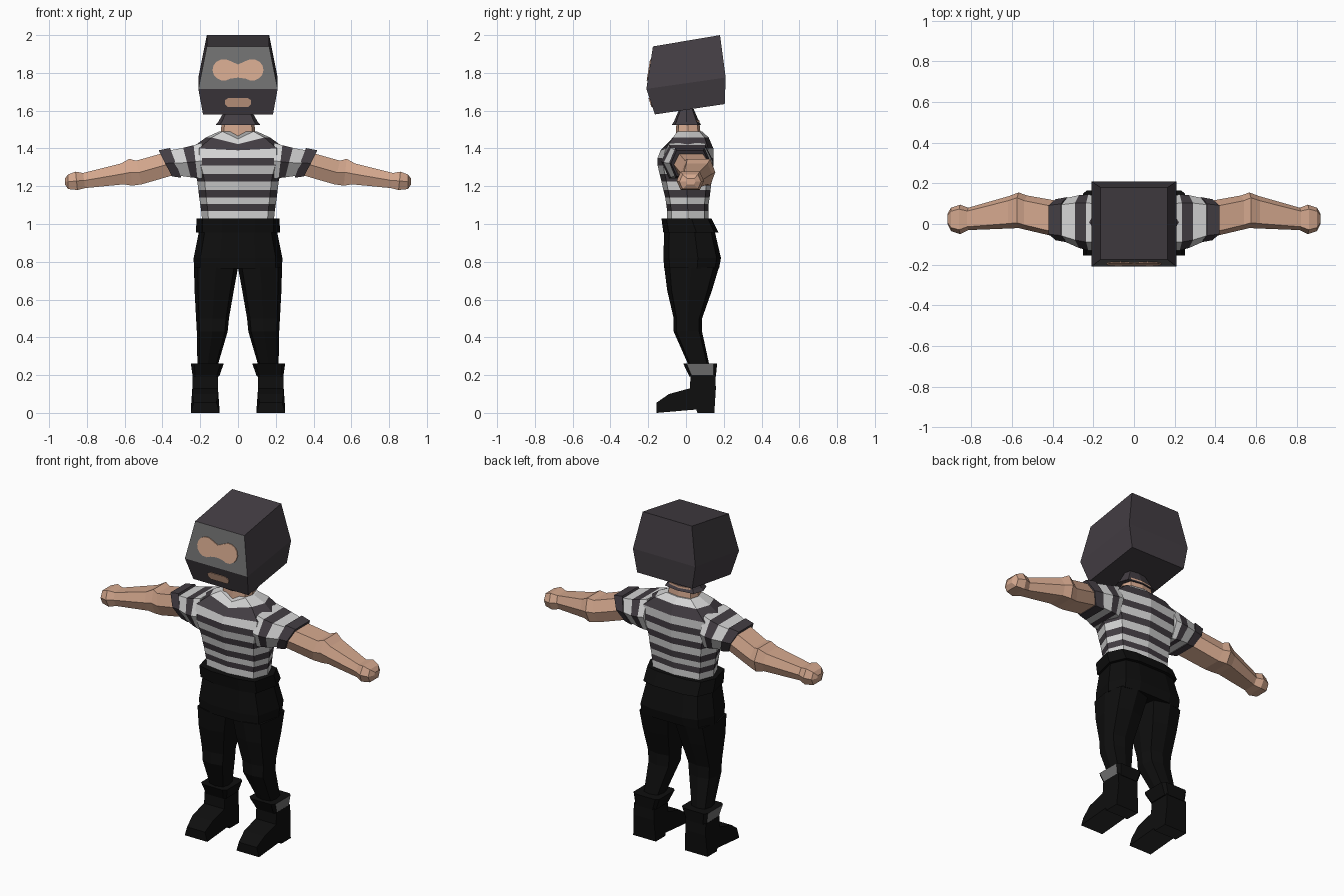
import bpy, bmesh, math

if "Cube" in bpy.data.objects:
    bpy.data.objects.remove(bpy.data.objects["Cube"])


def material(name, rgb):
    m = bpy.data.materials.new(name)
    m.diffuse_color = (*rgb, 1)
    m.use_nodes = True
    m.node_tree.nodes["Principled BSDF"].inputs["Base Color"].default_value = m.diffuse_color
    return m


CHARCOAL = material("charcoal", (.056, .047, .056))
WHITE = material("white_cloth", (.66, .66, .66))
SKIN = material("skin", (.66, .39, .27))
BLACK = material("black_cloth", (.0045, .0045, .0045))
GREY = material("grey", (.16, .16, .16))
SOLE = material("sole", (.025, .025, .025))

# Unit cross-sections
HEX = [(1, 0), (.7, 1), (-.7, 1), (-1, 0), (-.7, -1), (.7, -1)]
OCT = [(1, 0), (.82, .8), (0, 1), (-.82, .8), (-1, 0), (-.82, -.8), (0, -1), (.82, -.8)]
BROAD = [(1, .2), (.82, .85), (.45, 1), (-.45, 1), (-.82, .85), (-1, .2),
         (-.85, -.8), (-.4, -1), (.4, -1), (.85, -.8)]
BOX = [(1, .8), (.8, 1), (-.8, 1), (-1, .8), (-1, -.8), (-.8, -1), (.8, -1), (1, -.8)]


def finish(name, bm, mats, mirror=False, rule=None):
    """Turn a bmesh into an object; rule(face) picks the material index."""
    bmesh.ops.recalc_face_normals(bm, faces=bm.faces[:])
    bm.normal_update()
    if rule:
        for f in bm.faces:
            f.material_index = rule(f)
    me = bpy.data.meshes.new(name)
    bm.to_mesh(me)
    bm.free()
    for m in mats:
        me.materials.append(m)
    ob = bpy.data.objects.new(name, me)
    bpy.context.collection.objects.link(ob)
    if mirror:
        ob.modifiers.new("mirror", 'MIRROR').use_clip = False
    return ob


def loft(name, rings, mats, bands=None, mirror=False, rule=None):
    """Skin a list of equal rings; bands gives a material index per strip."""
    bm = bmesh.new()
    vs = [[bm.verts.new(p) for p in r] for r in rings]
    n = len(vs[0])
    for i in range(len(vs) - 1):
        for j in range(n):
            k = (j + 1) % n
            f = bm.faces.new((vs[i][j], vs[i][k], vs[i + 1][k], vs[i + 1][j]))
            f.material_index = bands[i] if bands else 0
    for ring, band in ((vs[0], 0), (vs[-1], -1)):
        bm.faces.new(ring).material_index = bands[band] if bands else 0
    return finish(name, bm, mats, mirror, rule)


def level(shape, z, x0, x1, y0, y1):
    """Horizontal ring filling the given x and y range."""
    return [((x0 + x1) / 2 + u * (x1 - x0) / 2, (y0 + y1) / 2 + v * (y1 - y0) / 2, z)
            for u, v in shape]


def limb(xt, zt, xb, zb, y0, y1):
    """Upright ring across an arm, leaning from its top to its bottom point."""
    return [(xb + (xt - xb) * (v + 1) / 2, (y0 + y1) / 2 + u * (y1 - y0) / 2,
             zb + (zt - zb) * (v + 1) / 2) for u, v in HEX]


def plate(name, pts, y_at, mat):
    """Thin plate following a sloped front surface."""
    loft(name, [[(x, y_at(z) - d, z) for x, z in pts] for d in (-.002, .005)], [mat])


# Hooded head: bottom, cheek and crown rings (width, front y/z, back y/z)
head = [(.185, -.165, 1.58, .205, 1.635), (.21, -.21, 1.715, .21, 1.775),
        (.165, -.175, 1.94, .18, 2.0)]
loft("hood", [[(-w, yf, zf), (w, yf, zf), (w, yb, zb), (-w, yb, zb)]
              for w, yf, zf, yb, zb in head], [CHARCOAL, GREY],
     rule=lambda f: int(f.normal.y < -.8 and f.calc_center_median().z > 1.75))

# Eye opening (two lobes joined by a bridge) and mouth opening
lobe = [(.075 + .06 * math.cos(a), 1.816 + .057 * math.sin(a))
        for a in [math.radians(d) for d in range(-125, 126, 25)]]
eye = [(0, 1.775)] + lobe + [(0, 1.845)] + [(-x, z) for x, z in reversed(lobe)]
plate("eye_opening", eye, lambda z: -.21 + (z - 1.715) * .1556, SKIN)
mouth = [(-.07, 1.635), (-.055, 1.62), (.055, 1.62), (.07, 1.635), (.07, 1.655),
         (.05, 1.668), (-.05, 1.668), (-.07, 1.655)]
plate("mouth_opening", mouth, lambda z: -.21 + (1.715 - z) * .3333, SKIN)

# Neck and the flared hem of the hood
loft("neck", [level(OCT, 1.45, -.095, .095, -.055, .08),
              level(OCT, 1.55, -.085, .085, -.05, .07)], [SKIN])
loft("hood_hem", [level(OCT, 1.525, -.118, .118, -.075, .08),
                  level(OCT, 1.54, -.105, .105, -.065, .07),
                  level(OCT, 1.61, -.065, .065, -.035, .04)], [CHARCOAL])

# Striped shirt: one ring per stripe edge (z, half width, front, back, front dip)
shirt = [(1.49, .10, -.06, .085, .04), (1.458, .17, -.09, .12, .035),
         (1.40, .25, -.135, .145, .01), (1.35, .25, -.15, .145, 0),
         (1.31, .24, -.15, .145, 0), (1.265, .225, -.14, .14, 0),
         (1.225, .215, -.13, .135, 0), (1.18, .21, -.12, .13, 0),
         (1.14, .205, -.11, .125, 0), (1.105, .20, -.105, .12, 0),
         (1.07, .195, -.10, .12, 0), (1.02, .19, -.10, .12, 0)]
rings = []
for z, w, yf, yb, dip in shirt:
    r = level(OCT, z, -w, w, yf, yb)
    r[6] = (r[6][0], r[6][1], z - dip)
    rings.append(r)
loft("shirt", rings, [WHITE, CHARCOAL], [i % 2 for i in range(11)])

# Striped sleeves, cuffs and bare arms
loft("sleeve", [limb(.19, 1.43, .19, 1.24, -.13, .14), limb(.235, 1.417, .215, 1.243, -.13, .145),
                limb(.29, 1.403, .25, 1.247, -.118, .142), limb(.37, 1.388, .32, 1.257, -.085, .125)],
     [WHITE, CHARCOAL], [0, 1, 0], mirror=True)
loft("sleeve_cuff", [limb(.36, 1.402, .30, 1.245, -.09, .132),
                     limb(.42, 1.39, .35, 1.252, -.08, .122)], [CHARCOAL], mirror=True)
loft("arm", [limb(*s) for s in [
    (.38, 1.38, .33, 1.262, -.07, .11), (.54, 1.335, .51, 1.21, -.03, .14),
    (.575, 1.345, .56, 1.203, -.02, .155), (.62, 1.32, .605, 1.21, -.022, .138),
    (.82, 1.27, .81, 1.19, -.03, .08), (.86, 1.277, .85, 1.18, -.05, .095),
    (.90, 1.262, .90, 1.185, -.035, .08), (.917, 1.24, .917, 1.21, 0, .05)]],
    [SKIN], mirror=True)

# Trousers: hips, waistband and legs
loft("hips", [level(BROAD, .765, -.233, .233, -.115, .175),
              level(BROAD, .82, -.235, .235, -.12, .185),
              level(BROAD, .97, -.205, .205, -.115, .15)], [BLACK])
loft("waistband", [level(BROAD, .955, -.222, .222, -.12, .172),
                   level(BROAD, 1.03, -.22, .22, -.13, .135)], [BLACK])
loft("leg", [level(OCT, *s) for s in [
    (.20, .11, .215, .02, .13), (.26, .105, .215, .01, .122),
    (.43, .055, .218, -.065, .085), (.50, .048, .222, -.065, .085),
    (.65, .022, .23, -.1, .138), (.77, 0, .233, -.115, .174)]], [BLACK], mirror=True)

# Boots: side profile carried across the foot, narrower at the toe cap
side = [(.15, 0), (.06, 0), (.055, .018), (-.155, 0), (-.155, .055), (-.09, .1),
        (.02, .13), (.025, .2), (.155, .2), (.158, .13)]
rings = []
for s in (-1, 1):
    rings.append([(.174 + s * (.06 if y < -.1 and z > .03 else .076 if z < .1 else .068), y, z)
                  for y, z in side])
loft("boot", rings, [BLACK, SOLE], mirror=True, rule=lambda f: int(f.normal.z < -.7))

# Boot cuff with a grey panel on the outer side
loft("boot_cuff", [level(BOX, .192, .1, .24, .018, .158),
                   level(BOX, .262, .075, .25, -.015, .165)], [BLACK, GREY], mirror=True,
     rule=lambda f: int(f.normal.x > .9))
